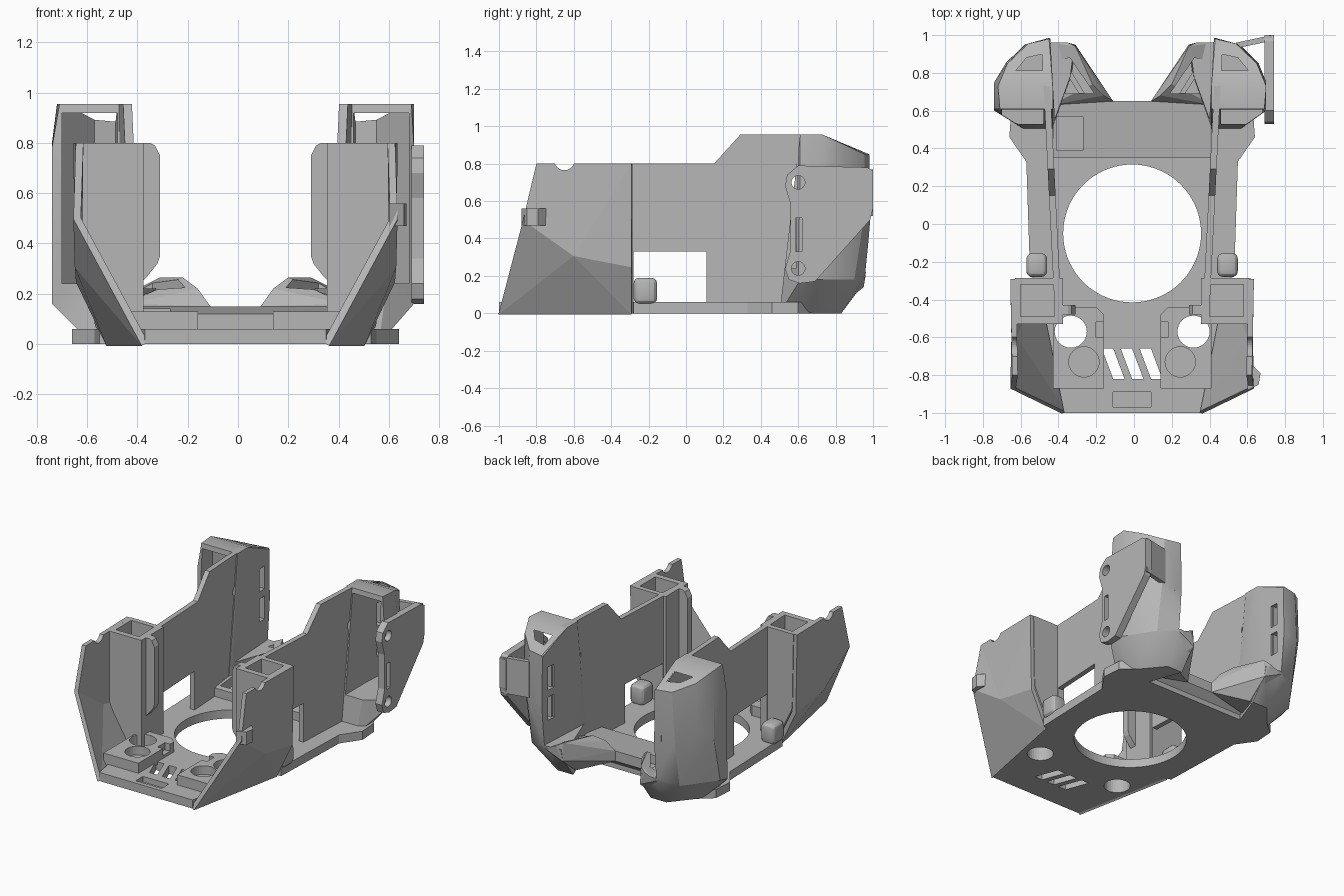
import bpy, bmesh, math
from mathutils import Vector

if "Cube" in bpy.data.objects:
    bpy.data.objects.remove(bpy.data.objects["Cube"], do_unlink=True)

grey = bpy.data.materials.new("plain_grey")
grey.use_nodes = True
grey.diffuse_color = (0.47, 0.47, 0.47, 1)
grey.node_tree.nodes["Principled BSDF"].inputs["Base Color"].default_value = (0.47, 0.47, 0.47, 1)
MID = -0.01


def finish(name, bm):
    bmesh.ops.recalc_face_normals(bm, faces=bm.faces)
    me = bpy.data.meshes.new(name)
    bm.to_mesh(me)
    bm.free()
    me.materials.append(grey)
    ob = bpy.data.objects.new(name, me)
    bpy.context.collection.objects.link(ob)
    return ob


def hull(name, pts, s=1):
    bm = bmesh.new()
    for x, y, z in pts:
        bm.verts.new((s * x + MID, y, z))
    res = bmesh.ops.convex_hull(bm, input=bm.verts)
    loose = {g for g in res["geom_interior"] + res["geom_unused"] if isinstance(g, bmesh.types.BMVert)}
    bmesh.ops.delete(bm, geom=list(loose), context="VERTS")
    bmesh.ops.dissolve_limit(bm, angle_limit=0.01, verts=bm.verts, edges=bm.edges)
    return finish(name, bm)


def prism(name, outline, axis, lo, hi, s=1, lean=0):
    """Extrude a 2D outline along an axis; lean shears x with y."""
    def place(a, b, t):
        x, y, z = {"x": (t, a, b), "y": (a, t, b), "z": (a, b, t)}[axis]
        return s * (x + lean * (y + 0.45)) + MID, y, z
    bm = bmesh.new()
    ends = [[bm.verts.new(place(a, b, t)) for a, b in outline] for t in (lo, hi)]
    for ring in ends:
        bm.faces.new(ring)
    n = len(outline)
    for i in range(n):
        j = (i + 1) % n
        bm.faces.new((ends[0][i], ends[0][j], ends[1][j], ends[1][i]))
    return finish(name, bm)


def rect(a0, b0, a1, b1):
    return [(a0, b0), (a1, b0), (a1, b1), (a0, b1)]


def disc(a, b, r, n=32):
    return [(a + r * math.cos(math.tau * i / n), b + r * math.sin(math.tau * i / n)) for i in range(n)]


def modify(ob, kind, **settings):
    mod = ob.modifiers.new(kind.lower(), kind)
    for key, value in settings.items():
        setattr(mod, key, value)
    bpy.context.view_layer.objects.active = ob
    bpy.ops.object.modifier_apply(modifier=mod.name)


def cut(ob, cutter):
    modify(ob, "BOOLEAN", object=cutter, operation="DIFFERENCE", solver="EXACT")
    bpy.data.objects.remove(cutter, do_unlink=True)


def smooth(ob, angle=28):
    bpy.ops.object.select_all(action="DESELECT")
    ob.select_set(True)
    bpy.context.view_layer.objects.active = ob
    bpy.ops.object.shade_smooth_by_angle(angle=math.radians(angle))


# Floor with the large fan opening, lamp holes and plain vent slots
edge = [(.36, -1), (.5, -.29), (.54, -.28), (.56, .33), (.65, .46), (.64, .6), (.52, .7), (.42, .6)]
floor = prism("floor", edge + [(-x, y) for x, y in reversed(edge)], "z", 0, .06)
cut(floor, prism("cutter", disc(0, -.05, .365, 72), "z", -1, 1))
cut(floor, prism("cutter", rect(-.1, -.97, .1, -.89), "z", .02, 1))
for i in range(3):
    x = -.1 + .1 * i
    cut(floor, prism("cutter", [(x - .06, -.66), (x, -.66), (x + .06, -.82), (x, -.82)], "z", -1, 1))
for s in (-1, 1):
    cut(floor, prism("cutter", disc(.325, -.57, .085), "z", -1, 1, s))

# Raised rear bar with a small cable pocket
bar = prism("rear_bar", [(.35, 0), (.35, .12), (.65, .15), (.65, .08), (.56, 0)], "x", -.42, .42)
cut(bar, prism("cutter", rect(-.4, .39, -.26, .57), "z", .07, 1))

WALL = [(-.5, .03), (-.28, .03), (-.28, .33), (.11, .33), (.11, .03), (.8, .03), (.93, .2), (.975, .5),
        (.97, .85), (.73, .955), (.29, .955), (.15, .8), (-.5, .8)]
for s, side in ((-1, "right"), (1, "left")):
    # Lamp block on the floor beside the vents
    block = prism(side + "_lamp_block", [(.15, -.87), (.42, -.87), (.42, -.5), (.38, -.44), (.19, -.44), (.15, -.48)],
                  "z", .04, .13, s)
    cut(block, prism("cutter", disc(.325, -.57, .085), "z", -1, 1, s))
    cut(block, prism("cutter", disc(.255, -.73, .08), "z", .07, 1, s))
    cut(block, prism("cutter", rect(.1, -.6, .19, -.52), "z", .08, 1, s))

    # Thin side wall with screw holes and rear slots
    wall = prism(side + "_wall", WALL, "x", .375, .41, s, lean=.05)
    for z in (.24, .7):
        cut(wall, prism("cutter", disc(.6, z, .036), "x", .3, .55, s))
    for z in (.38, .59):
        cut(wall, prism("cutter", rect(.87, z, .93, z + .16), "x", .3, .5, s))

    # Flared front cheek
    a, b, c, d = (.36, -1, 0), (.5, -.29, 0), (.63, -.87, .5), (.625, -.6, .31)
    e, f, g = (.62, -.29, .25), (.62, -.8, .8), (.63, -.29, .8)
    bm = bmesh.new()
    vs = {p: bm.verts.new((s * p[0] + MID, p[1], p[2])) for p in (a, b, c, d, e, f, g)}
    for tri in ((a, d, c), (a, b, d), (b, e, d), (d, e, g), (c, d, f), (d, g, f)):
        bm.faces.new([vs[p] for p in tri])
    cheek = finish(side + "_cheek", bm)
    modify(cheek, "SOLIDIFY", thickness=.03, offset=0)
    cut(cheek, prism("cutter", disc(-.65, .82, .055), "x", .3, .9, s))

    # Hollow post joining cheek and wall, with a rounded inner rib
    post = prism(side + "_post", [(.365, .05), (.5, .05), (.61, .28), (.62, .8), (.365, .8)], "y", -.53, -.285, s)
    cut(post, prism("cutter", rect(.41, -.49, .59, -.32), "z", .5, 1, s))
    prism(side + "_post_rib", [(.37, .25), (.35, .27), (.31, .32), (.3, .35), (.3, .75), (.32, .79), (.34, .8), (.37, .8)],
          "y", -.48, -.43, s)

    # Rounded nub standing on the outer ledge
    nub = prism(side + "_ledge_nub", rect(-.28, .05, -.155, .19), "x", .45, .56, s)
    modify(nub, "BEVEL", width=.03, segments=3)
    smooth(nub)

    # Rear wing: tapered shell open to the front
    w = .73 if s < 0 else .71
    wing = hull(side + "_wing", [
        (.42, .5, 0), (.57, .5, 0), (.57, .65, 0), (.3, .83, 0), (.42, .83, 0),
        (.42, .61, .16), (w, .6, .16), (w, .68, .18), (.57, .9, .18), (.3, .95, .16), (.42, .96, .2),
        (w, .61, .78), (w, .75, .5), (w, .75, .8), (.67, .85, .6), (.57, .95, .5), (.44, .985, .5),
        (.42, .61, .955), (.7, .61, .955), (.71, .73, .955), (.42, .73, .955),
        (.66, .85, .9), (.55, .955, .85), (.44, .98, .85), (.4, .975, .8)], s)
    cut(wing, hull("cutter", [(x, y, z) for z in (.24, .92) for x, y in
                              ((.47, .4), (.69, .4), (.69, .72), (.56, .88), (.47, .9))], s))
    cut(wing, hull("cutter", [(x, y, z) for z in (.22, 1) for x, y in
                              ((.1, .4), (.4, .4), (.44, 1.1), (.1, 1.1))], s))
    for z in (.38, .59):
        cut(wing, prism("cutter", rect(.86, z, .92, z + .16), "x", .3, .52, s))
    smooth(wing)

    # Angled air nozzle facing the centre, with a recessed channel
    nozzle = hull(side + "_nozzle", [
        (.1, .65, .08), (.1, .65, .15), (.15, .68, .22), (.21, .74, .265), (.3, .94, .265), (.34, .96, .24), (.3, .95, .14),
        (.43, .96, .2), (.43, .63, .16), (.43, .63, .02), (.3, .8, .02), (.43, .8, .02)], s)
    cut(nozzle, prism("cutter", [(.2, .69), (.42, .69), (.42, .86), (.33, .88)], "z", .16, 1, s))
    prism(side + "_nozzle_rib", [(.25, .69), (.28, .69), (.39, .86), (.36, .87)], "z", .1, .21, s)

# Mounting panel on the outer side of one wing
PANEL = [(.6, .79), (.54, .74), (.53, .68), (.56, .58), (.56, .34), (.53, .24), (.55, .18), (.61, .16), (.69, .17),
         (.985, .5), (1, .56), (1, .76), (.97, .78)]
panel = prism("mounting_panel", PANEL, "x", .7, .75)
for z in (.24, .7):
    cut(panel, prism("cutter", disc(.6, z, .036), "x", .6, .9))
cut(panel, prism("cutter", rect(.585, .33, .62, .51), "x", .6, .9))
hull("panel_web", [(x, y, z) for z in (.52, .77) for x, y in ((.55, .93), (.55, .96), (.74, .97), (.74, 1))])

# Small catch at the front of one cheek
hull("cheek_catch", [(x, y, z) for z in (.47, .56) for x, y in ((.61, -.88), (.67, -.85), (.68, -.79), (.61, -.72))])
